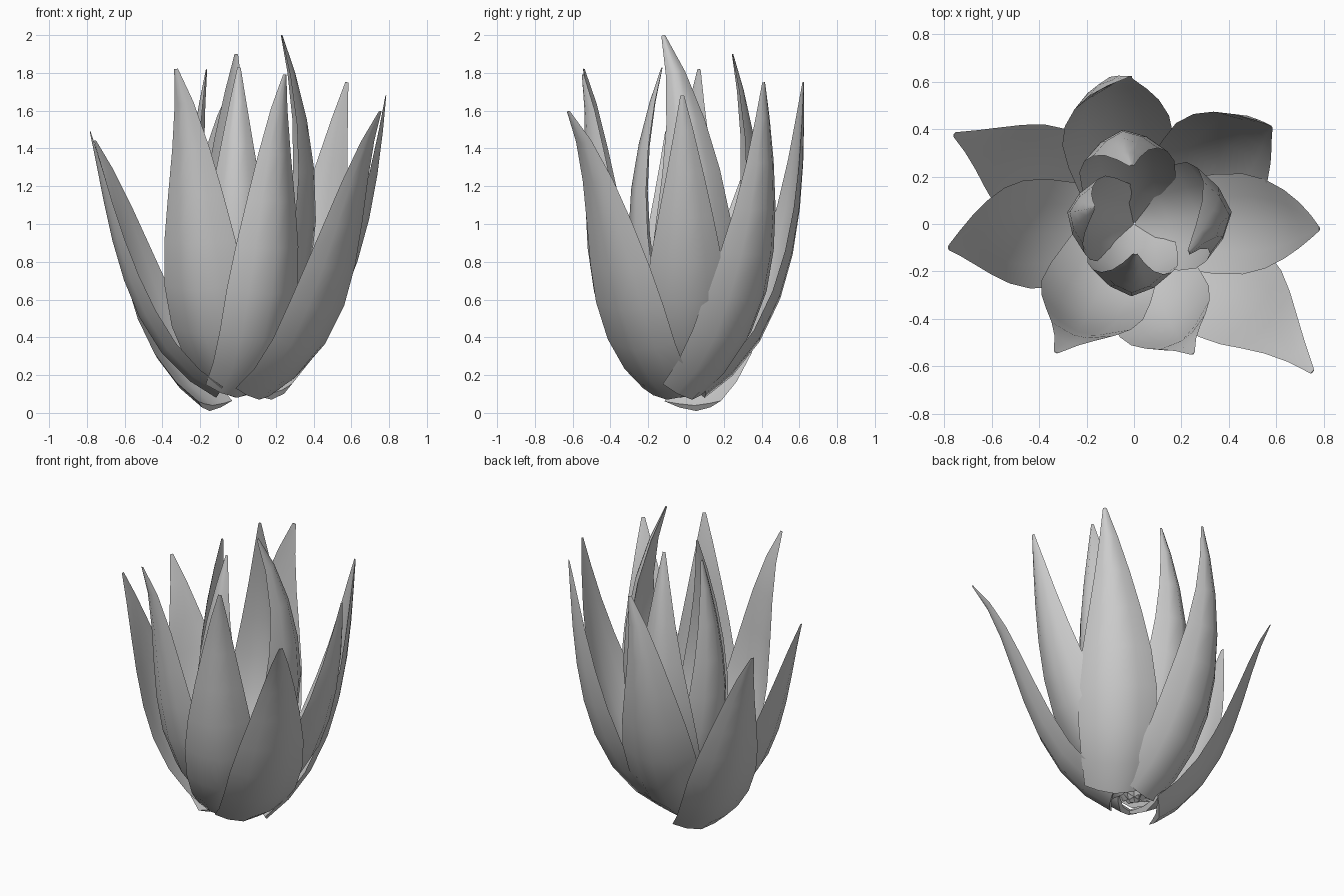
import bpy, bmesh
from math import radians, sin, cos
from mathutils import Vector

if "Cube" in bpy.data.objects:
    bpy.data.objects.remove(bpy.data.objects["Cube"])

# stations along a leaf: (position, width)
STATIONS = ((0, .33), (.10, .38), (.23, .42), (.37, .425), (.5, .375),
            (.63, .29), (.76, .195), (.89, .10), (1, .02))
ACROSS = (-1, -.55, 0, .55, 1)


def path(points, knots, t):
    """Smooth curve through the four guide points."""
    out = Vector()
    for i, p in enumerate(points):
        k = 1.0
        for j, q in enumerate(knots):
            if j != i:
                k *= (t - q) / (knots[i] - q)
        out += p * k
    return out


def polar(az, r, z):
    return Vector((cos(radians(az)) * r, sin(radians(az)) * r, z))


def leaf(name, az, facing, base, belly_r, tip, low=.72, scale=1.0, cup=.25):
    """Thick cupped blade tapering to a point; base is azimuth, radius, height."""
    out = polar(facing, 1, 0)
    side = polar(facing + 90, 1, 0)
    tip = Vector(tip)
    base = polar(*base)
    belly = polar(az, belly_r, tip.z * .5)
    lower = polar(az, belly_r * low, tip.z * .215)
    lower += Vector((base.x, base.y, 0)) * .3 - polar(az, base.xy.length * .3, 0)
    guide = (base, lower, belly, tip)
    # knots spaced by chord length
    knots = [0.0]
    for p, q in zip(guide, guide[1:]):
        knots.append(knots[-1] + (q - p).length)
    knots = [k / knots[-1] for k in knots]
    bm = bmesh.new()
    rings = []
    for t, w in STATIONS:
        w *= scale
        c = path(guide, knots, t)
        tangent = (path(guide, knots, min(t + .02, 1))
                   - path(guide, knots, max(t - .02, 0))).normalized()
        across = (side - tangent * side.dot(tangent)).normalized()
        inward = tangent.cross(across)
        if inward.dot(out) > 0:
            inward = -inward
        thick = min(.035, w * .2)
        outer = [c + across * (s * w / 2) + inward * (cup * w * abs(s) ** 1.7)
                 for s in ACROSS]
        inner = [p + inward * thick * (1 - s * s)
                 for p, s in zip(outer, ACROSS)][1:-1]
        rings.append([bm.verts.new(p) for p in outer + inner[::-1]])
    n = len(rings[0])
    for r0, r1 in zip(rings, rings[1:]):
        for i in range(n):
            j = (i + 1) % n
            bm.faces.new((r0[i], r0[j], r1[j], r1[i]))
    bm.faces.new(rings[0])
    bm.faces.new(rings[-1])
    bmesh.ops.recalc_face_normals(bm, faces=bm.faces)
    mesh = bpy.data.meshes.new(name)
    bm.to_mesh(mesh)
    bm.free()
    ob = bpy.data.objects.new(name, mesh)
    bpy.context.collection.objects.link(ob)
    bpy.context.view_layer.objects.active = ob
    ob.select_set(True)
    bpy.ops.object.shade_smooth_by_angle(angle=radians(75))
    ob.select_set(False)


# Outer leaves: belly azimuth, facing, base, belly radius, tip
leaf("outer_leaf_left", 185, 183, (195, .12, .08), .62, (-.785, -.10, 1.49), .66, 1.08, .18)
leaf("outer_leaf_back_left", 152, 148, (160, .16, .01), .63, (-.76, .38, 1.44), .72, 1.06, .18)
leaf("outer_leaf_back", 102, 106, (96, .10, .08), .585, (-.02, .625, 1.75), .68, 1.1)
leaf("outer_leaf_back_right", 40, 48, (10, .18, .07), .63, (.58, .415, 1.75), .72, 1.12)
leaf("outer_leaf_right", 0, 0, (0, .10, .10), .645, (.785, -.02, 1.68), .63, 1.0, .22)
leaf("outer_leaf_front_right", -36, -40, (-42, .15, .07), .68, (.755, -.625, 1.595), .69, 1.08, .17)
leaf("outer_leaf_front_mid", -68, -60, (-91, .13, .08), .54, (.25, -.55, 1.79), .75, 1.02)
leaf("outer_leaf_front_left", -117, -111, (-122, .09, .10), .525, (-.33, -.545, 1.82), .71, 1.08)

# Inner leaves, curling back toward the centre
leaf("inner_leaf_right", 7, 5, (5, .03, .10), .415, (.235, -.12, 2.0), .68, 1.06, .32)
leaf("inner_leaf_back", 97, 97, (97, .03, .10), .40, (-.01, .25, 1.90), .68, .95, .32)
leaf("inner_leaf_left", 170, 170, (170, .03, .10), .285, (-.17, .07, 1.82), .68, .85, .32)
leaf("inner_leaf_front", -92, -92, (-92, .03, .10), .305, (.005, -.13, 1.83), .68, .9, .32)
